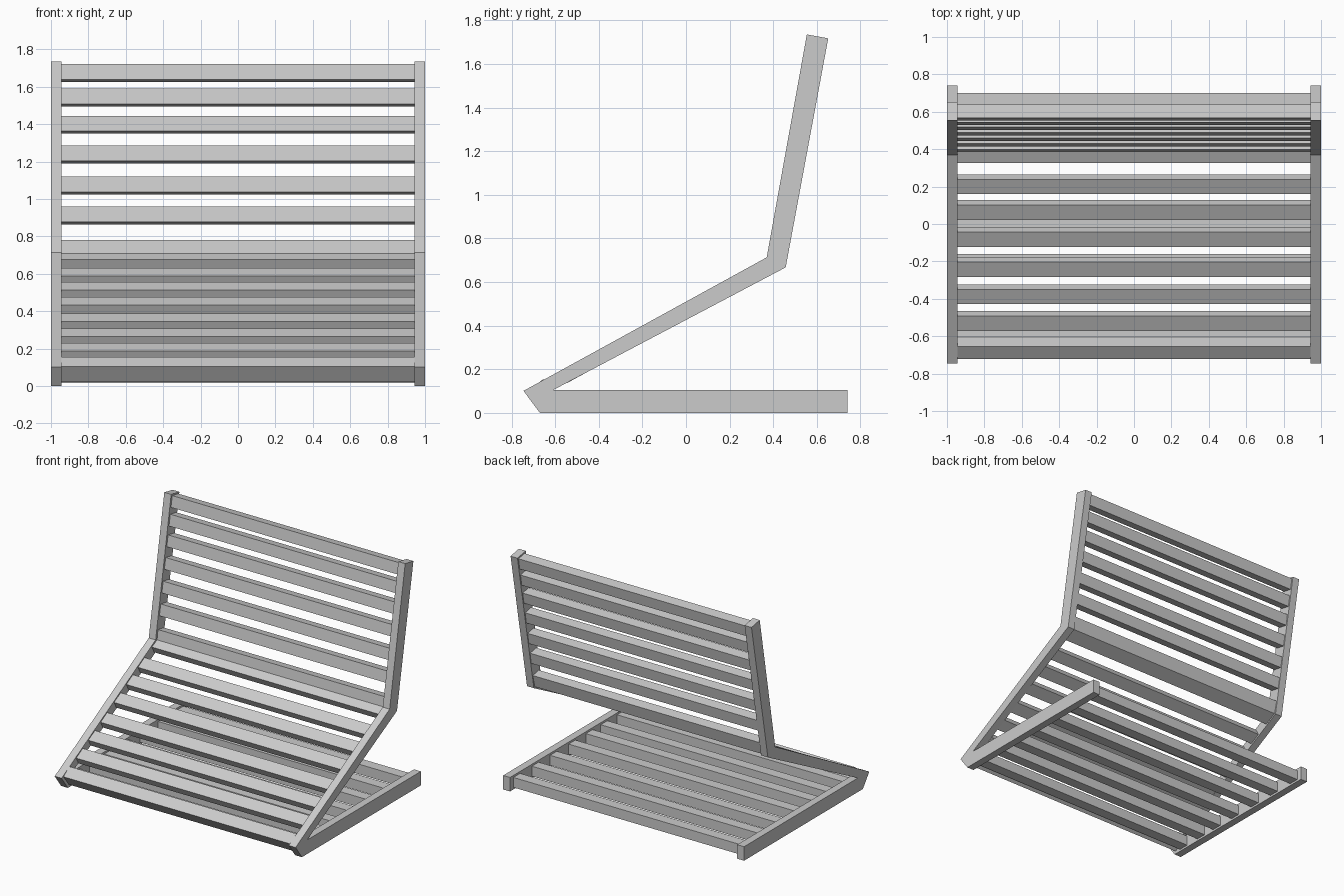
import bpy, bmesh
from mathutils import Vector

cube = bpy.data.objects.get("Cube")
if cube:
    bpy.data.objects.remove(cube, do_unlink=True)

grey = bpy.data.materials.new("light_grey")
grey.use_nodes = True
colour = (0.6, 0.6, 0.6, 1)
grey.diffuse_color = colour
grey.node_tree.nodes["Principled BSDF"].inputs["Base Color"].default_value = colour

INNER, OUTER = 0.943, 1.0


def extrude_profile(name, points, x0, x1):
    """Extrude a closed (y, z) profile from x0 to x1."""
    bm = bmesh.new()
    face = bm.faces.new([bm.verts.new((x0, y, z)) for y, z in points])
    ext = bmesh.ops.extrude_face_region(bm, geom=[face])["geom"]
    moved = [v for v in ext if isinstance(v, bmesh.types.BMVert)]
    bmesh.ops.translate(bm, verts=moved, vec=(x1 - x0, 0, 0))
    bmesh.ops.recalc_face_normals(bm, faces=bm.faces)
    mesh = bpy.data.meshes.new(name)
    bm.to_mesh(mesh)
    bm.free()
    mesh.materials.append(grey)
    obj = bpy.data.objects.new(name, mesh)
    bpy.context.collection.objects.link(obj)
    return obj


def slat(name, corner, along, width, depth):
    """Rectangular slat: corner is its lower front edge, depth goes inward."""
    c, d = Vector(corner), Vector(along).normalized()
    n = Vector((d.y, -d.x))
    points = [c, c + d * width, c + d * width + n * depth, c + n * depth]
    extrude_profile(name, points, -INNER, INNER)


# Side frames: base rail, seat rail and back rail in one bent piece
frame = [(-0.67, 0), (0.74, 0), (0.74, 0.105), (-0.609, 0.105), (0.457, 0.667),
         (0.652, 1.717), (0.554, 1.735), (0.37, 0.713), (-0.745, 0.101)]
extrude_profile("left_frame", frame, INNER, OUTER)
extrude_profile("right_frame", frame, -OUTER, -INNER)

# Backrest slats, set slightly behind the front of the rails
back_dir = (0.184, 1.022)
for i, z in enumerate((1.638, 1.507, 1.362, 1.203, 1.037, 0.877)):
    y = 0.386 + (z - 0.713) * 0.18
    slat(f"back_slat_{i + 1}", (y, z), back_dir, 0.084, 0.073)

# Seat slats, set slightly below the top of the rails
seat_dir = (1.115, 0.612)
for i, y in enumerate((0.16, 0.022, -0.123, -0.283, -0.428, -0.572)):
    z = 0.703 + (y - 0.37) * 0.549
    slat(f"seat_slat_{i + 1}", (y, z), seat_dir, 0.09, 0.056)

# Corner slat joining seat and backrest
corner = [(0.326, 0.676), (0.387, 0.707), (0.398, 0.78), (0.47, 0.767),
          (0.446, 0.674), (0.353, 0.627)]
extrude_profile("corner_slat", corner, -INNER, INNER)

# Front slat, tilted to follow the bevelled nose of the frame
slat("front_slat", (-0.722, 0.103), (0.79, 0.61), 0.085, 0.104)

# Base slats
for i, y in enumerate((0.62, 0.4, 0.185, -0.035, -0.24, -0.415, -0.61)):
    slat(f"base_slat_{i + 1}", (y, 0.09), (1, 0), 0.08, 0.075)
